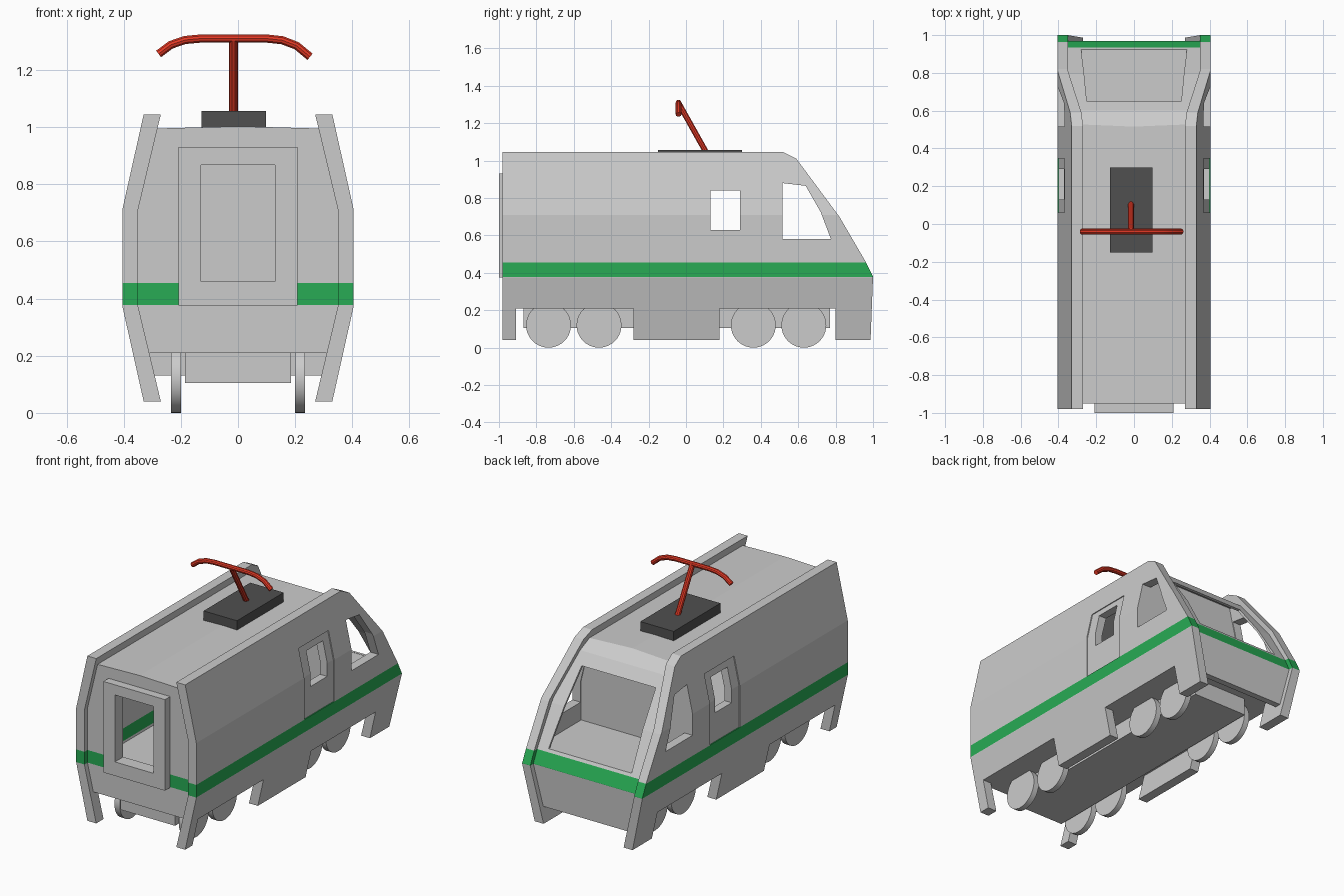
import bpy, bmesh, math
from mathutils import Matrix, Vector

if "Cube" in bpy.data.objects:
    bpy.data.objects.remove(bpy.data.objects["Cube"])


def material(name, rgb):
    m = bpy.data.materials.new(name)
    m.diffuse_color = (*rgb, 1)
    m.use_nodes = True
    m.node_tree.nodes["Principled BSDF"].inputs["Base Color"].default_value = m.diffuse_color
    return m


GREY = material("light grey", (0.6, 0.6, 0.6))
GREEN = material("stripe green", (0.021, 0.41, 0.09))
DARK = material("dark grey", (0.08, 0.08, 0.08))
RED = material("red", (0.85, 0.045, 0.02))


def add(name, bm, *mats):
    me = bpy.data.meshes.new(name)
    bmesh.ops.recalc_face_normals(bm, faces=bm.faces[:])
    bm.to_mesh(me)
    bm.free()
    ob = bpy.data.objects.new(name, me)
    bpy.context.collection.objects.link(ob)
    for m in mats:
        me.materials.append(m)
    return ob


def prism(name, pts, axis, a, b, *mats):
    """Extrude a 2D outline: (y, z) points along x, or (x, z) points along y."""
    bm = bmesh.new()
    put = (lambda p, d: (d, *p)) if axis == "x" else (lambda p, d: (p[0], d, p[1]))
    face = bm.faces.new([bm.verts.new(put(p, a)) for p in pts])
    ext = bmesh.ops.extrude_face_region(bm, geom=[face])["geom"]
    shift = (b - a, 0, 0) if axis == "x" else (0, b - a, 0)
    bmesh.ops.translate(bm, vec=Vector(shift), verts=[v for v in ext if isinstance(v, bmesh.types.BMVert)])
    return add(name, bm, *mats)


def box(name, x0, x1, y0, y1, z0, z1, *mats):
    return prism(name, [(y0, z0), (y1, z0), (y1, z1), (y0, z1)], "x", x0, x1, *mats)


def boolean(ob, cutter, op="DIFFERENCE"):
    cutter.hide_render = True
    mod = ob.modifiers.new("cut", "BOOLEAN")
    mod.object, mod.operation, mod.solver = cutter, op, "EXACT"
    dg = bpy.context.evaluated_depsgraph_get()
    me = bpy.data.meshes.new_from_object(ob.evaluated_get(dg))
    ob.modifiers.clear()
    ob.data = me
    bpy.data.objects.remove(cutter)


def paint_stripe(ob, lo=0.378, hi=0.455):
    """Split faces at the stripe edges and colour the band by height."""
    ob.data.materials.clear()
    ob.data.materials.append(GREY)
    ob.data.materials.append(GREEN)
    bm = bmesh.new()
    bm.from_mesh(ob.data)
    for z in (lo, hi):
        bmesh.ops.bisect_plane(bm, geom=bm.verts[:] + bm.edges[:] + bm.faces[:],
                               plane_co=(0, 0, z), plane_no=(0, 0, 1))
    for f in bm.faces:
        f.material_index = int(lo - 1e-4 < f.calc_center_median().z < hi + 1e-4)
    bm.to_mesh(ob.data)
    bm.free()


# Side walls: bent cross-section trimmed by the side outline
section = [(0.33, 1.045), (0.405, 0.71), (0.405, 0.375), (0.33, 0.04),
           (0.27, 0.04), (0.35, 0.375), (0.35, 0.71), (0.27, 1.045)]
outline = [(-0.98, 1.095), (0.42, 1.095), (0.59, 1.01), (0.82, 0.70), (0.96, 0.46), (1.0, 0.38),
           (0.985, 0.0), (0.80, 0.0), (0.80, 0.21), (0.18, 0.21), (0.18, 0.0), (-0.28, 0.0),
           (-0.28, 0.21), (-0.91, 0.21), (-0.91, 0.0), (-0.98, 0.0)]
cab_window = [(0.515, 0.58), (0.775, 0.58), (0.72, 0.725), (0.64, 0.865), (0.515, 0.88)]
door_recess = [(0.399, 0.455), (0.399, 0.71), (0.361, 0.88), (0.5, 0.88), (0.5, 0.455)]
for s, side in ((-1, "left"), (1, "right")):
    wall = prism(side + "_wall", [(s * x, z) for x, z in section], "y", -1.2, 1.2, GREY)
    boolean(wall, prism("trim", outline, "x", -0.6, 0.6), "INTERSECT")
    boolean(wall, prism("door", [(s * x, z) for x, z in door_recess], "y", 0.06, 0.348))
    boolean(wall, prism("cab_window", cab_window, "x", -0.6, 0.6))
    boolean(wall, box("door_window", -0.6, 0.6, 0.13, 0.29, 0.63, 0.84))
    paint_stripe(wall)

# Centre body: roof, floor, rear panel and nose, hollowed out
half = [(0.286, 0.995), (0.355, 0.71), (0.355, 0.375), (0.295, 0.13)]
hull = [(0, 1.003)] + half + [(-x, z) for x, z in reversed(half)]
body = prism("body", hull, "y", -1.2, 1.2, GREY)
nose = [(-0.95, 1.1), (0.40, 1.075), (0.52, 1.0), (0.60, 0.945), (0.795, 0.685), (0.935, 0.455),
        (0.97, 0.38), (0.955, 0.05), (0.92, 0.05), (0.92, 0.21), (-0.95, 0.21)]
boolean(body, prism("trim", nose, "x", -0.6, 0.6), "INTERSECT")
boolean(body, box("passenger_space", -0.6, 0.6, -0.92, 0.48, 0.365, 0.96))
boolean(body, prism("cab_space", [(0.51, 0.47), (0.91, 0.47), (0.784, 0.68), (0.59, 0.932), (0.51, 0.965)],
                    "x", -0.6, 0.6))
boolean(body, prism("windscreen", [(-0.28, 0.472), (0.28, 0.472), (0.25, 0.88), (-0.25, 0.88)],
                    "y", 0.54, 1.2))
boolean(body, box("rear_opening", -0.13, 0.13, -1.1, -0.8, 0.46, 0.868))
paint_stripe(body)

# Raised frame round the end door
frame = box("end_door_frame", -0.208, 0.208, -1.0, -0.94, 0.375, 0.93, GREY)
boolean(frame, box("opening", -0.13, 0.13, -1.1, -0.8, 0.46, 0.868))

# Underframe and wheels
box("underframe", -0.185, 0.185, -0.87, 0.77, 0.105, 0.23, GREY)
for i, y in enumerate((-0.735, -0.465, 0.36, 0.63)):
    for s, side in ((-1, "left"), (1, "right")):
        bm = bmesh.new()
        bmesh.ops.create_cone(bm, cap_ends=True, segments=40, radius1=0.12, radius2=0.12, depth=0.036,
                              matrix=Matrix.Translation((s * 0.217, y, 0.12)) @ Matrix.Rotation(math.pi / 2, 4, "Y"))
        add(f"{side}_wheel_{i + 1}", bm, GREY)


def tube(name, pts, r):
    cu = bpy.data.curves.new(name, "CURVE")
    cu.dimensions = "3D"
    cu.bevel_depth, cu.bevel_resolution, cu.use_fill_caps = r, 3, True
    sp = cu.splines.new("POLY")
    sp.points.add(len(pts) - 1)
    for p, co in zip(sp.points, pts):
        p.co = (*co, 1)
    tmp = bpy.data.objects.new(name + "_path", cu)
    bpy.context.collection.objects.link(tmp)
    me = bpy.data.meshes.new_from_object(tmp.evaluated_get(bpy.context.evaluated_depsgraph_get()))
    bpy.data.objects.remove(tmp)
    me.materials.clear()
    me.materials.append(RED)
    bpy.context.collection.objects.link(bpy.data.objects.new(name, me))


# Roof current collector
box("collector_base", -0.127, 0.098, -0.15, 0.30, 0.98, 1.057, DARK)
tube("collector_arm", [(-0.016, 0.11, 1.04), (-0.016, -0.04, 1.308)], 0.016)
bar = [(-0.278, 1.256), (-0.235, 1.288), (-0.185, 1.305), (-0.13, 1.31),
       (0.10, 1.31), (0.155, 1.304), (0.205, 1.285), (0.252, 1.246)]
tube("collector_bar", [(x, -0.04, z) for x, z in bar], 0.015)

# Smooth the round parts only
bpy.ops.object.select_all(action="DESELECT")
for ob in bpy.data.objects:
    if "wheel" in ob.name or ob.name in ("collector_arm", "collector_bar"):
        ob.select_set(True)
        bpy.context.view_layer.objects.active = ob
bpy.ops.object.shade_smooth_by_angle(angle=math.radians(35))
